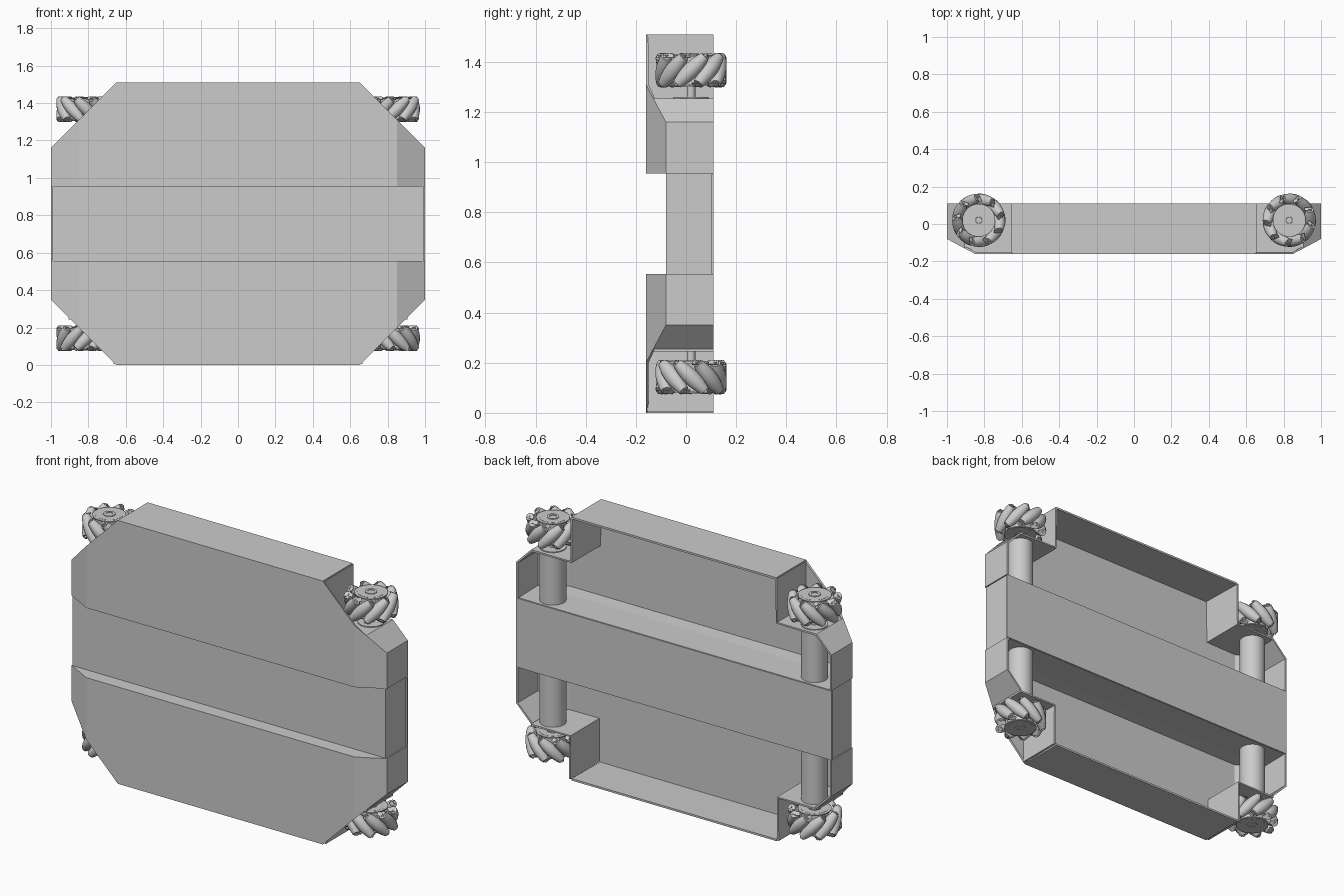
import bpy, bmesh
from math import pi, sqrt, cos, sin
from mathutils import Matrix, Vector

if "Cube" in bpy.data.objects:
    bpy.data.objects.remove(bpy.data.objects["Cube"])

MID = 0.755            # half height, plane of vertical symmetry
T = 0.011              # sheet thickness


def finish(name, bm, smooth=True):
    me = bpy.data.meshes.new(name)
    bm.to_mesh(me)
    bm.free()
    ob = bpy.data.objects.new(name, me)
    bpy.context.collection.objects.link(ob)
    if smooth:
        bpy.ops.object.select_all(action='DESELECT')
        ob.select_set(True)
        bpy.context.view_layer.objects.active = ob
        bpy.ops.object.shade_smooth_by_angle(angle=0.6)
    return ob


def sheet(name, polys, top):
    """Thin folded sheet; top=True reflects it to the upper half."""
    bm = bmesh.new()
    for poly in polys:
        bm.faces.new([bm.verts.new((x, y, 2 * MID - z if top else z)) for x, y, z in poly])
    bmesh.ops.remove_doubles(bm, verts=bm.verts, dist=1e-4)
    bmesh.ops.recalc_face_normals(bm, faces=bm.faces)
    bm.faces.ensure_lookup_table()
    if bm.faces[0].normal.y > 0.5:
        bmesh.ops.reverse_faces(bm, faces=bm.faces)
    ob = finish(name, bm, False)
    mod = ob.modifiers.new("thickness", 'SOLIDIFY')
    mod.thickness = T
    mod.offset = -1
    return ob


def box(bm, size, m):
    bmesh.ops.create_cube(bm, size=1, matrix=m @ Matrix.Diagonal((*size, 1)))


def cyl(bm, r, depth, m, seg=32):
    bmesh.ops.create_cone(bm, cap_ends=True, segments=seg, radius1=r, radius2=r,
                          depth=depth, matrix=m)


def lathe(bm, profile, m, seg, closed=False):
    """Spin (radius, height) pairs around local z."""
    rings = [[bm.verts.new(m @ Vector((r * cos(2 * pi * k / seg), r * sin(2 * pi * k / seg), h)))
              for k in range(seg)] for r, h in profile]
    pairs = list(zip(rings, rings[1:] + rings[:1])) if closed else list(zip(rings, rings[1:]))
    for a, b in pairs:
        for k in range(seg):
            j = (k + 1) % seg
            bm.faces.new((a[k], a[j], b[j], b[k]))
    if not closed:
        bm.faces.new(rings[0][::-1])
        bm.faces.new(rings[-1])


def shell(name, top):
    F, S, B = -0.16, -0.08, 0.11          # front, side and back edge depth
    polys = [[(-.65, F, 0), (.65, F, 0), (.85, F, .2), (.85, F, .555), (-.85, F, .555), (-.85, F, .2)],
             [(-.65, F, 0), (.65, F, 0), (.65, B, 0), (-.65, B, 0)],
             [(-1, S, .555), (-.85, F, .555), (.85, F, .555), (1, S, .555)]]
    for s in (1, -1):
        polys += [[(s * .85, F, .2), (s * .905, -.131, .255), (s, S, .35), (s, S, .555), (s * .85, F, .555)],
                  [(s, S, .35), (s, B, .35), (s, B, .555), (s, S, .555)],
                  [(s * .905, -.131, .255), (s, S, .35), (s, B, .35), (s * .905, B, .255)]]
    sheet(name, polys, top)


def wheel_well(name, s, top):
    F, B = -0.155, 0.11
    sheet(name, [[(s * .655, F, .005), (s * .655, B, .005), (s * .655, B, .255), (s * .655, F, .255)],
                 [(s * .655, F, .255), (s * .85, F, .255), (s * .905, -.128, .255),
                  (s * .905, B, .255), (s * .655, B, .255)]], top)


def wheel(name, centre, hand):
    """Upright-axis wheel with nine barrel rollers set at 45 degrees."""
    R, rc, n = 0.143, 0.110, 9
    M = Matrix.Translation(centre)
    bm = bmesh.new()
    # hub with bore
    lathe(bm, [(.028, -.062), (.072, -.062), (.072, .062), (.028, .062)], M, 32, True)
    lathe(bm, [(.018, -.066), (.032, -.066), (.032, .066), (.018, .066)], M, 24, True)
    # end plates
    for e in (1, -1):
        lathe(bm, [(.03, e * .058 - .003), (.088, e * .058 - .003),
                   (.088, e * .058 + .003), (.03, e * .058 + .003)], M, 36, True)
    L = 0.078
    prof = []
    for i in range(9):
        s = -L + 2 * L * i / 8
        prof.append((R - sqrt(rc * rc + s * s / 2), s))
    for k in range(n):
        P = (M @ Matrix.Rotation(2 * pi * k / n, 4, 'Z') @ Matrix.Translation((rc, 0, 0))
             @ Matrix.Rotation(-hand * pi / 4, 4, 'X'))
        lathe(bm, prof, P, 14)
        # bracket tabs and pins at the roller ends
        for e in (1, -1):
            box(bm, (.040, .022, .004), P @ Matrix.Translation((-.008, 0, e * .082)))
            cyl(bm, .007, .012, P @ Matrix.Translation((0, 0, e * .083)), 8)
    bmesh.ops.recalc_face_normals(bm, faces=bm.faces)
    finish(name, bm)


# front shells with their wheel wells, motors and wheels
for top in (False, True):
    level = "upper" if top else "lower"
    shell(level + "_shell", top)
    for s in (1, -1):
        tag = level + ("_right" if s > 0 else "_left")
        flip = lambda z: 2 * MID - z if top else z
        wheel_well(tag + "_wheel_well", s, top)
        wheel(tag + "_wheel", (s * .83, .02, flip(.143)), s * (1 if top else -1))
        bm = bmesh.new()
        cyl(bm, .07, .31, Matrix.Translation((s * .83, .02, flip(.405))))
        cyl(bm, .017, .2, Matrix.Translation((s * .83, .02, flip(.18))), 16)
        finish(tag + "_motor", bm)

# recessed centre beam joining the shells
bm = bmesh.new()
box(bm, (1.985, .185, .40), Matrix.Translation((0, .0125, MID)))
finish("centre_beam", bm, False)

# thin back cover of the beam
bm = bmesh.new()
box(bm, (2.0, .008, .396), Matrix.Translation((0, .106, MID)))
finish("beam_back_cover", bm, False)
